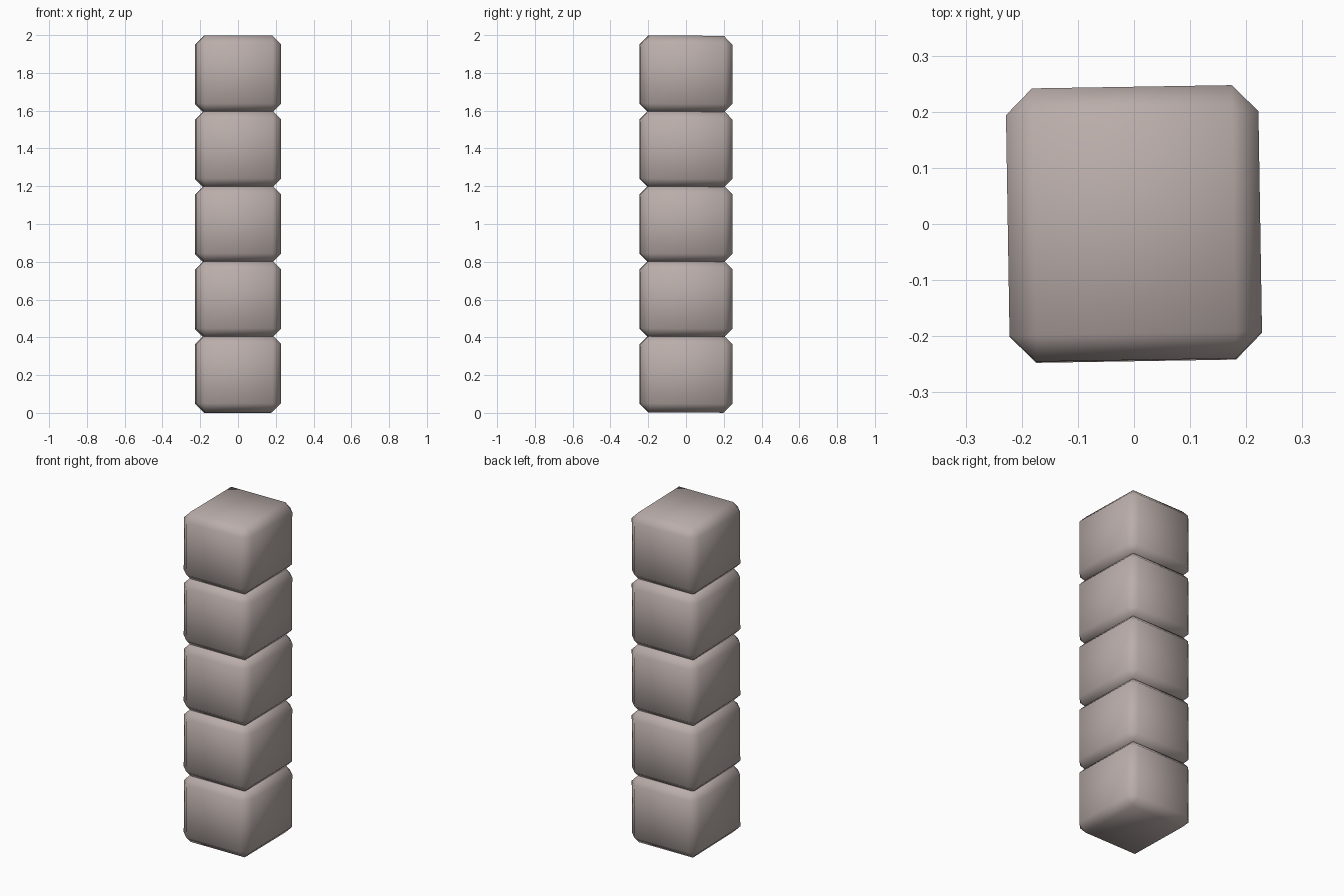
import bpy
import math

if "Cube" in bpy.data.objects:
    bpy.data.objects.remove(bpy.data.objects["Cube"])

BLOCKS = 5
SIZE = (0.45, 0.487, 0.408)
PITCH = 0.3968

stone = bpy.data.materials.new("warm_grey_stone")
stone.diffuse_color = (0.49, 0.42, 0.40, 1.0)
stone.use_nodes = True
stone.node_tree.nodes["Principled BSDF"].inputs["Base Color"].default_value = stone.diffuse_color


# One chamfered, smooth-shaded stone block, very slightly out of true
def stone_block(index):
    bpy.ops.mesh.primitive_cube_add(size=1)
    block = bpy.context.object
    block.name = f"stone_block_{index + 1}"
    block.scale = SIZE
    bpy.ops.object.transform_apply(location=False, rotation=False, scale=True)
    bevel = block.modifiers.new("chamfer", "BEVEL")
    bevel.width = 0.047
    bevel.segments = 1
    bpy.ops.object.modifier_apply(modifier=bevel.name)
    bpy.ops.object.shade_smooth()
    block.data.materials.append(stone)
    block.rotation_euler = (math.radians(-0.4), 0, math.radians(0.93))
    block.location = (0, 0, 0.206 + index * PITCH)


# Pillar: blocks stacked on top of each other
for i in range(BLOCKS):
    stone_block(i)
